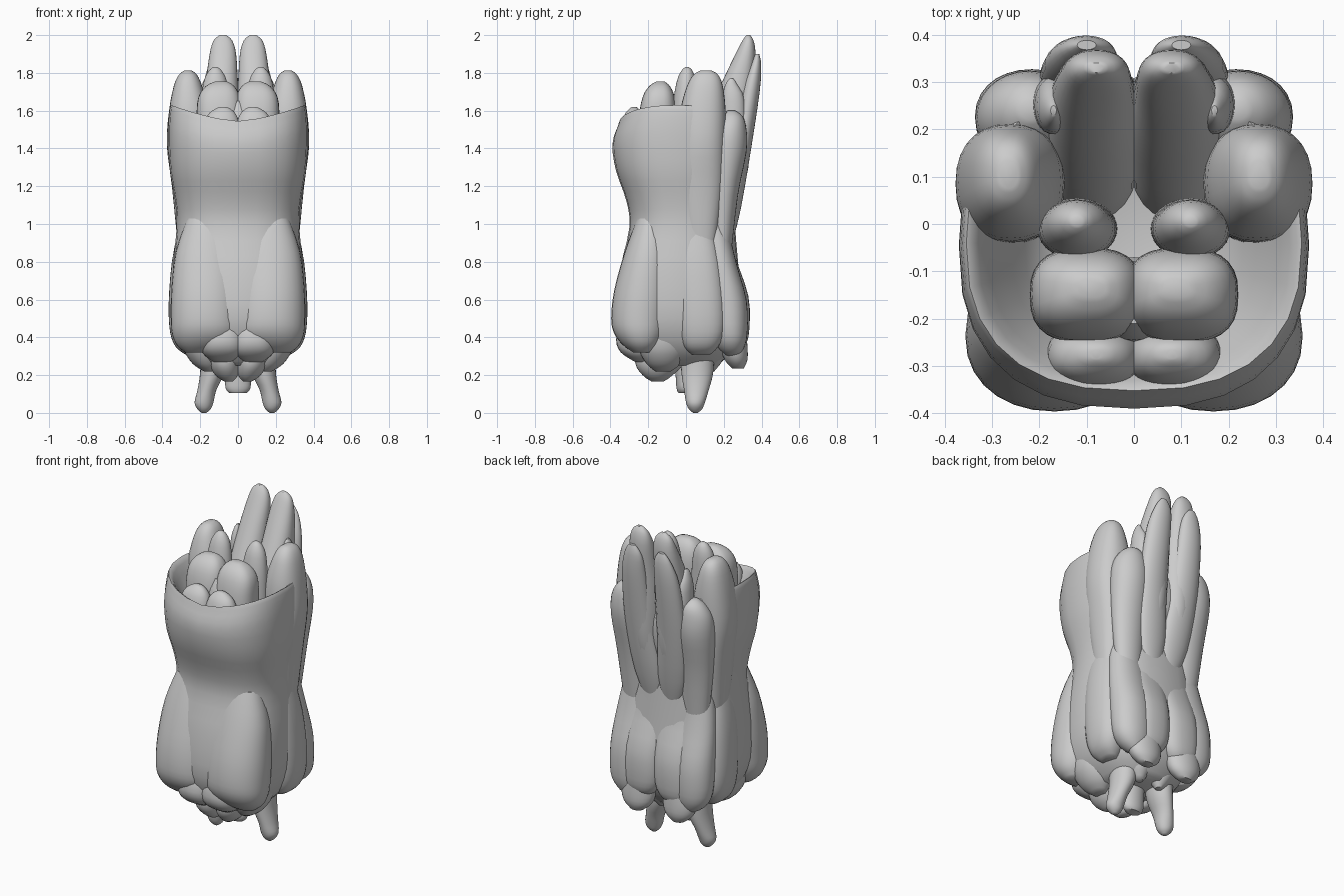
import bpy, bmesh, math

SIDES = 28


def catmull(a, b, c, d, t):
    return [0.5 * (2 * q + (r - p) * t + (2 * p - 5 * q + 4 * r - s) * t * t
                   + (3 * q - p - 3 * r + s) * t ** 3) for p, q, r, s in zip(a, b, c, d)]


def loft(name, secs, power=2.0, mirror=True, steps=3, lift=None):
    """Skin rounded sections (x, y, z, rx, ry) into one smooth form."""
    pts = []
    for i in range(len(secs) - 1):
        a, d = secs[max(i - 1, 0)], secs[min(i + 2, len(secs) - 1)]
        pts += [catmull(a, secs[i], secs[i + 1], d, k / steps) for k in range(steps)]
    pts.append(secs[-1])
    bm = bmesh.new()
    rings = []
    for x, y, z, rx, ry in pts:
        ring = []
        for k in range(SIDES):
            t = 2 * math.pi * k / SIDES
            c, s = math.cos(t), math.sin(t)
            ex = math.copysign(abs(c) ** (2 / power), c)
            ey = math.copysign(abs(s) ** (2 / power), s)
            dz = lift(ex, z) if lift else 0
            ring.append(bm.verts.new((x + rx * ex, y + ry * ey, z + dz)))
        rings.append(ring)
    for a, b in zip(rings, rings[1:]):
        for k in range(SIDES):
            n = (k + 1) % SIDES
            bm.faces.new((a[k], a[n], b[n], b[k]))
    bm.faces.new(rings[0][::-1])
    bm.faces.new(rings[-1])
    bmesh.ops.recalc_face_normals(bm, faces=bm.faces)
    me = bpy.data.meshes.new(name)
    bm.to_mesh(me)
    bm.free()
    ob = bpy.data.objects.new(name, me)
    bpy.context.collection.objects.link(ob)
    if mirror:
        m = ob.modifiers.new("mirror", 'MIRROR')
        m.use_mirror_merge = False
    bpy.ops.object.select_all(action='DESELECT')
    ob.select_set(True)
    bpy.context.view_layer.objects.active = ob
    bpy.ops.object.shade_smooth_by_angle(angle=math.radians(50))
    return ob


# Waisted main body with a hollow cup at the top; rim is higher at the sides
loft("body", [
    (0, -.03, .25, .18, .2), (0, -.03, .34, .28, .28), (0, -.035, .5, .34, .335),
    (0, -.035, .75, .345, .315), (0, -.02, .98, .325, .28), (0, -.03, 1.12, .333, .285),
    (0, -.04, 1.28, .36, .33), (0, -.045, 1.42, .37, .345), (0, -.04, 1.52, .362, .32),
    (0, -.04, 1.54, .345, .305), (0, -.04, 1.45, .285, .255), (0, -.04, 1.34, .2, .2),
    (0, -.04, 1.3, .1, .1)], power=2.5,
    lift=lambda ex, z: .085 * abs(ex) ** 1.5 * max(0, min(1, (z - 1.3) / .22)))

# Upper tier of upright petals
loft("back_petal", [
    (.075, .17, .92, .04, .05), (.08, .16, 1.1, .09, .12), (.085, .17, 1.3, .1, .16),
    (.085, .225, 1.55, .1, .125), (.085, .275, 1.75, .085, .085), (.08, .315, 1.9, .07, .053),
    (.08, .328, 1.97, .05, .03), (.08, .33, 2.0, .018, .01)], power=2.2)
loft("outer_back_petal", [
    (.06, .22, .88, .04, .02), (.08, .25, 1.08, .09, .04), (.11, .295, 1.4, .09, .05),
    (.11, .34, 1.7, .078, .05), (.1, .368, 1.84, .055, .03), (.1, .378, 1.9, .02, .01)])
loft("side_petal", [
    (.26, .08, .9, .06, .08), (.26, .08, 1.2, .09, .12), (.262, .085, 1.42, .115, .125),
    (.26, .09, 1.6, .105, .12), (.265, .1, 1.73, .075, .095), (.265, .105, 1.79, .048, .065),
    (.265, .105, 1.812, .02, .03)], power=2.3)
loft("rear_side_petal", [
    (.2, .19, .85, .08, .05), (.21, .2, 1.15, .105, .075), (.22, .22, 1.38, .115, .1),
    (.22, .23, 1.5, .105, .09), (.22, .24, 1.57, .065, .06), (.22, .24, 1.6, .02, .02)])
loft("rear_side_blade", [
    (.17, .22, 1.1, .03, .04), (.17, .25, 1.4, .045, .06), (.17, .25, 1.65, .04, .06),
    (.17, .24, 1.74, .02, .03), (.17, .24, 1.77, .006, .01)])
loft("inner_petal", [
    (.12, -.01, 1.3, .085, .065), (.12, -.01, 1.6, .08, .062), (.12, 0, 1.75, .062, .05),
    (.12, .005, 1.81, .035, .03), (.12, .005, 1.83, .012, .01)])
loft("middle_petal", [
    (.1, -.15, 1.3, .12, .1), (.1, -.15, 1.55, .12, .1), (.1, -.145, 1.67, .11, .085),
    (.095, -.14, 1.73, .075, .055), (.09, -.135, 1.755, .03, .02)], power=2.6)
loft("center_bud", [
    (0, -.16, 1.4, .09, .09), (0, -.17, 1.56, .08, .075), (0, -.17, 1.65, .05, .04)],
    mirror=False)
loft("front_inner_petal", [
    (.085, -.27, 1.3, .095, .075), (.085, -.28, 1.48, .1, .07), (.085, -.28, 1.57, .08, .05),
    (.08, -.275, 1.61, .04, .025), (.08, -.275, 1.62, .01, .01)], power=2.2)

# Lower tier of hanging lobes
loft("front_lower_lobe", [
    (.16, -.18, 1.03, .11, .08), (.165, -.2, .85, .165, .125), (.168, -.225, .65, .185, .155),
    (.168, -.24, .5, .188, .156), (.17, -.24, .42, .18, .14), (.185, -.235, .36, .14, .1),
    (.21, -.23, .32, .07, .05)], power=2.15)
loft("side_lower_lobe", [
    (.25, .05, 1.0, .06, .09), (.26, .065, .8, .09, .12), (.267, .08, .58, .1, .13),
    (.272, .085, .43, .088, .12), (.265, .08, .35, .065, .09), (.25, .08, .31, .03, .05)],
    power=2.4)
loft("rear_lower_lobe", [
    (.2, .15, 1.0, .09, .07), (.205, .185, .8, .115, .08), (.215, .22, .6, .12, .1),
    (.215, .235, .42, .115, .09), (.21, .24, .34, .08, .065), (.2, .25, .3, .03, .03)],
    power=2.1)
loft("back_lower_lobe", [
    (.08, .17, 1.05, .08, .06), (.09, .185, .85, .12, .07), (.1, .23, .62, .125, .1),
    (.105, .245, .44, .12, .09), (.11, .25, .36, .085, .065), (.11, .25, .32, .03, .02)],
    power=2.5)
loft("back_under_lobe", [
    (.13, .22, .5, .1, .09), (.14, .25, .36, .11, .075), (.14, .265, .28, .09, .06),
    (.14, .275, .235, .04, .03)])

# Small lobes tucked under the base
loft("front_under_lobe", [
    (.08, -.22, .5, .12, .12), (.08, -.24, .39, .12, .13), (.08, -.24, .32, .11, .105),
    (.08, -.22, .27, .05, .05)], power=2.4)
loft("side_under_lobe", [
    (.2, -.12, .45, .1, .14), (.19, -.12, .34, .1, .13), (.17, -.12, .26, .07, .09),
    (.15, -.12, .22, .03, .04)])
loft("base_bud", [
    (.07, -.12, .4, .09, .13), (.07, -.14, .27, .085, .13), (.06, -.15, .2, .06, .08),
    (.05, -.15, .165, .02, .03)])
loft("rear_bud", [
    (.09, .12, .4, .1, .1), (.08, .13, .29, .07, .07), (.07, .13, .22, .02, .02)])
loft("center_stub", [
    (0, -.01, .4, .08, .06), (0, -.01, .2, .07, .045), (0, -.01, .13, .065, .04),
    (0, -.01, .105, .045, .03)], mirror=False)

# Splayed feet
loft("foot", [
    (.12, .06, .38, .08, .09), (.135, .06, .22, .065, .085), (.165, .055, .12, .05, .065),
    (.18, .05, .055, .05, .05), (.18, .05, .02, .035, .035), (.18, .05, 0, .012, .012)])
